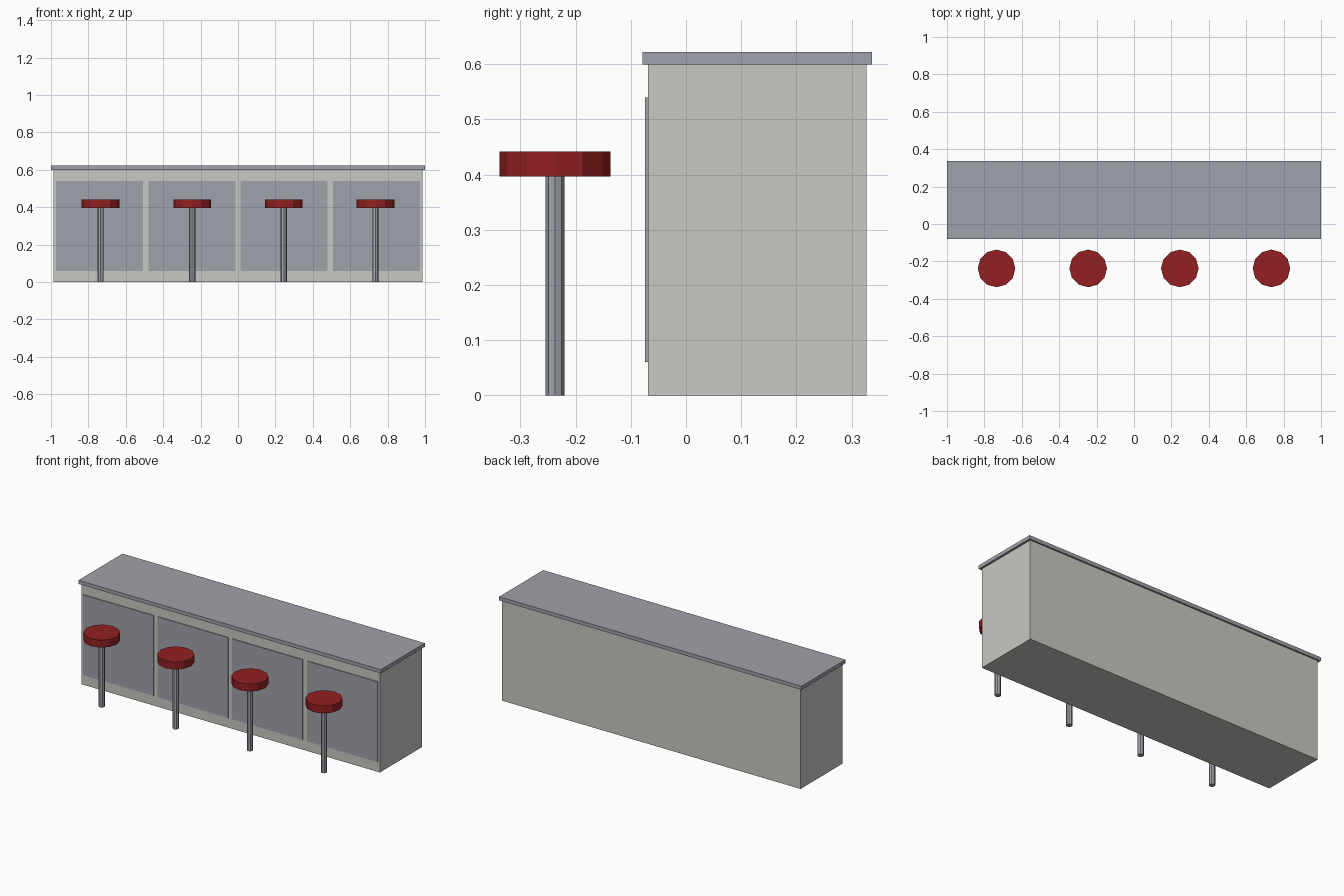
import bpy

cube = bpy.data.objects.get("Cube")
if cube:
    bpy.data.objects.remove(cube, do_unlink=True)


def make_material(name, rgb):
    mat = bpy.data.materials.new(name)
    mat.use_nodes = True
    mat.diffuse_color = (*rgb, 1)
    bsdf = next(n for n in mat.node_tree.nodes if n.type == "BSDF_PRINCIPLED")
    bsdf.inputs["Base Color"].default_value = (*rgb, 1)
    return mat


cream = make_material("warm_grey_paint", (0.578, 0.584, 0.546))
steel = make_material("blue_grey_metal", (0.347, 0.361, 0.402))
red = make_material("red_vinyl", (0.292, 0.014, 0.016))


def finish(name, mat):
    obj = bpy.context.object
    obj.name = obj.data.name = name
    obj.data.materials.append(mat)
    return obj


def box(name, mat, x, y, z):
    """Box spanning the given (low, high) ranges."""
    spans = (x, y, z)
    bpy.ops.mesh.primitive_cube_add(size=1, location=[(a + b) / 2 for a, b in spans])
    bpy.context.object.scale = [b - a for a, b in spans]
    bpy.ops.object.transform_apply(location=False, rotation=False, scale=True)
    return finish(name, mat)


def cylinder(name, mat, sides, radius, x, y, z):
    """Upright faceted cylinder spanning the z range."""
    bpy.ops.mesh.primitive_cylinder_add(
        vertices=sides, radius=radius, depth=z[1] - z[0],
        location=(x, y, (z[0] + z[1]) / 2))
    return finish(name, mat)


HALF_WIDTH = 0.987
FRONT = -0.069
BAY = HALF_WIDTH / 2

# Counter body and overhanging worktop
box("counter_body", cream, (-HALF_WIDTH, HALF_WIDTH), (FRONT, 0.327), (0, 0.6))
box("countertop", steel, (-1, 1), (-0.079, 0.337), (0.6, 0.622))

# Four bays, each with a front panel and a stool
for i in range(4):
    step = i - 1.5
    px = step * BAY
    box(f"front_panel_{i + 1}", steel, (px - 0.233, px + 0.233),
        (FRONT - 0.005, FRONT), (0.06, 0.54))
    sx = step * 0.49
    cylinder(f"stool_post_{i + 1}", steel, 8, 0.0172, sx, -0.2375, (0, 0.4))
    cylinder(f"stool_seat_{i + 1}", red, 12, 0.1005, sx, -0.2375, (0.397, 0.442))
